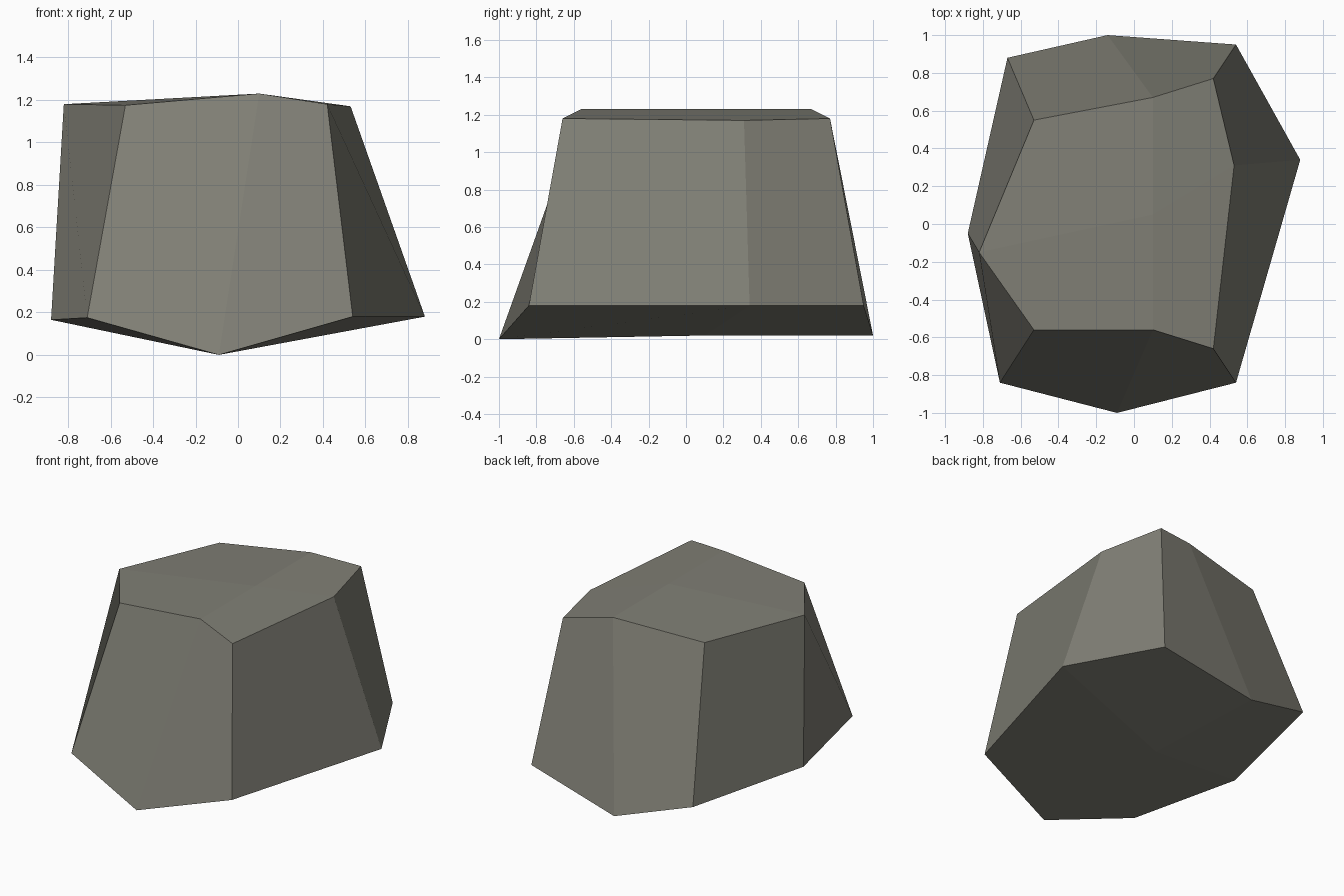
import bpy

if "Cube" in bpy.data.objects:
    bpy.data.objects.remove(bpy.data.objects["Cube"])

# Outlines run anticlockwise from the front right corner: corner, mid, corner, mid...
base = [(.54, -.84, .18), (.88, .34, .18), (.54, .95, .18), (-.14, 1.0, .02),
        (-.67, .88, .18), (-.88, -.05, .165), (-.71, -.84, .175), (-.09, -1.0, 0)]
crown = [(.42, -.66, 1.18), (.53, .31, 1.17), (.42, .77, 1.18), (.10, .67, 1.23),
         (-.53, .55, 1.175), (-.82, -.15, 1.18), (-.53, -.56, 1.175), (.10, -.56, 1.23)]
n = len(base)
verts = base + crown + [(-.10, .10, .02), (.10, .05, 1.23)]
faces = []

# Sides
for i in range(n):
    j = (i + 1) % n
    faces.append((n + i, i, j, n + j))

# Top and underside: one quad per corner, meeting at a centre point
for i in range(0, n, 2):
    a, b = (i - 1) % n, i + 1
    faces.append((n + a, n + i, n + b, 2 * n + 1))
    faces.append((b, i, a, 2 * n))

mesh = bpy.data.meshes.new("rock")
mesh.from_pydata(verts, [], faces)
mesh.update()
rock = bpy.data.objects.new("rock", mesh)
bpy.context.collection.objects.link(rock)

stone = bpy.data.materials.new("grey stone")
stone.diffuse_color = (.215, .212, .178, 1)
stone.use_nodes = True
stone.node_tree.nodes["Principled BSDF"].inputs["Base Color"].default_value = stone.diffuse_color
mesh.materials.append(stone)
